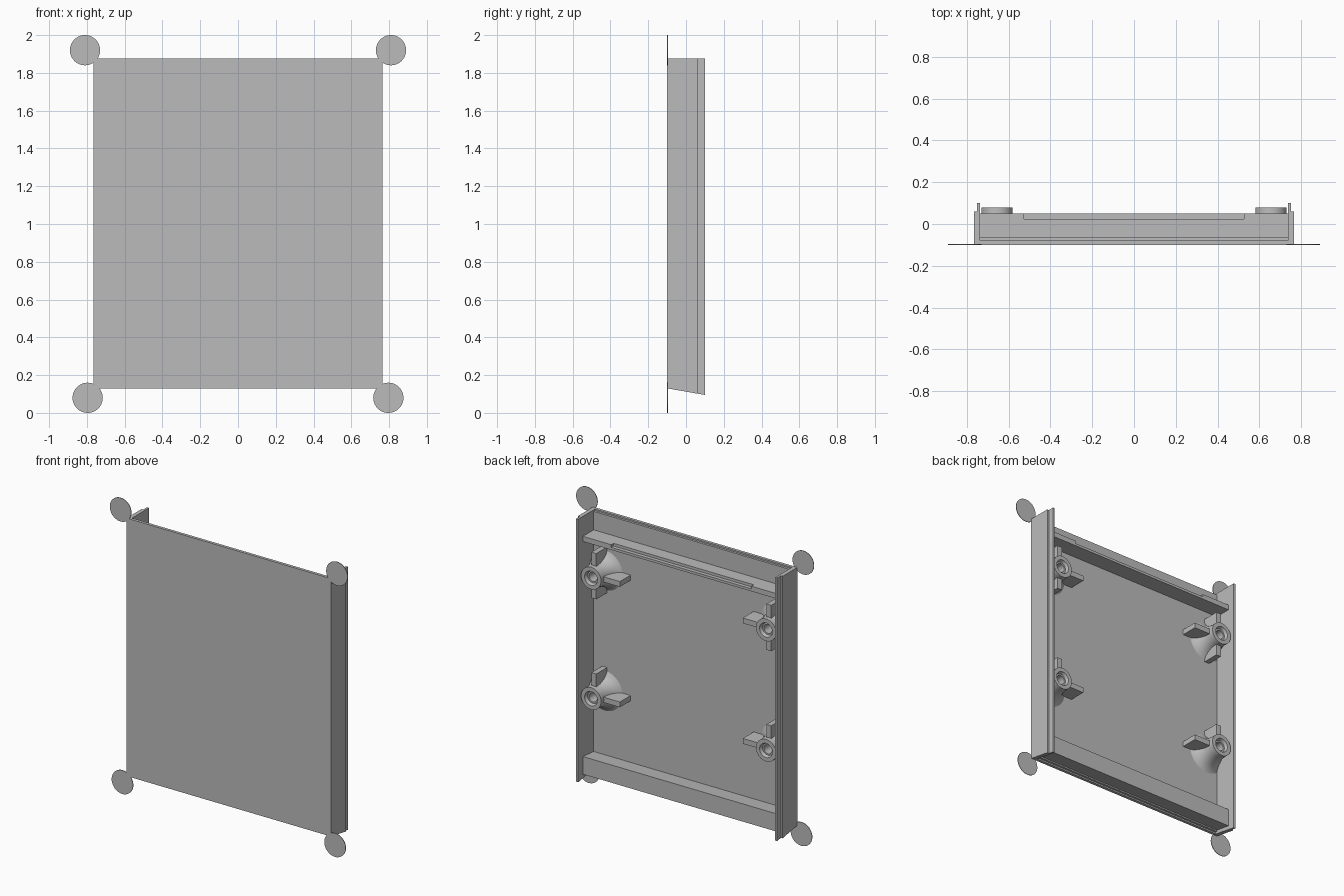
import bpy, bmesh, math

old = bpy.data.objects.get("Cube")
if old:
    bpy.data.objects.remove(old, do_unlink=True)

grey = bpy.data.materials.new("plain grey")
grey.use_nodes = True
colour = (0.5, 0.5, 0.5, 1)
grey.diffuse_color = colour
grey.node_tree.nodes["Principled BSDF"].inputs["Base Color"].default_value = colour

TOP = 1.875       # upper edge of the cover
INNER = 0.737     # inner face of the side walls


def finish(name, bm):
    bmesh.ops.recalc_face_normals(bm, faces=bm.faces)
    mesh = bpy.data.meshes.new(name)
    bm.to_mesh(mesh)
    bm.free()
    mesh.materials.append(grey)
    obj = bpy.data.objects.new(name, mesh)
    bpy.context.collection.objects.link(obj)
    return obj


def extrude_x(name, profile, x0, x1):
    """Sweep a closed (y, z) profile along x."""
    bm = bmesh.new()
    face = bm.faces.new([bm.verts.new((x0, y, z)) for y, z in profile])
    out = bmesh.ops.extrude_face_region(bm, geom=[face])
    for v in out["geom"]:
        if isinstance(v, bmesh.types.BMVert):
            v.co.x = x1
    return finish(name, bm)


def box(name, x0, x1, y0, y1, z0, z1):
    return extrude_x(name, [(y0, z0), (y1, z0), (y1, z1), (y0, z1)], x0, x1)


# Front panel with a stepped rear layer
box("front_panel", -0.75, 0.75, -0.1, -0.08, 0.13, TOP)
box("panel_backing", -INNER, INNER, -0.08, -0.065, 0.14, TOP - 0.01)

# Upper ledge: its middle is notched along the rear edge
box("upper_ledge", -INNER, INNER, -0.07, 0.025, 1.705, 1.74)
box("upper_ledge_lip", -0.525, 0.525, 0.025, 0.05, 1.705, 1.722)

# Lower ledge with a slanted underside
extrude_x("lower_ledge", [(-0.07, 0.15), (0.05, 0.13), (0.05, 0.25), (-0.07, 0.24)],
          -INNER, INNER)


def wall(name, xa, xb, depth):
    """Side wall whose lower edge slants down towards the rear."""
    low = 0.13 - 0.175 * (depth + 0.1)
    extrude_x(name, [(-0.1, 0.13), (depth, low), (depth, TOP), (-0.1, TOP)], xa, xb)


def boss(name, cx, cz):
    """Flared screw post turned about the y axis."""
    profile = [(0.14, -0.067), (0.115, -0.055), (0.095, -0.03), (0.08, 0.005),
               (0.075, 0.045), (0.075, 0.08), (0.048, 0.08), (0.04, 0.06),
               (0.03, 0.06), (0.03, -0.05)]
    bm = bmesh.new()
    n = 32
    rings = []
    for r, y in profile:
        ring = []
        for i in range(n):
            a = math.tau * i / n
            x = cx + r * math.cos(a)
            x = max(-0.745, min(0.745, x))   # keep the flare inside the wall
            ring.append(bm.verts.new((x, y, cz + r * math.sin(a))))
        rings.append(ring)
    for a, b in zip(rings, rings[1:]):
        for i in range(n):
            j = (i + 1) % n
            bm.faces.new((a[i], a[j], b[j], b[i]))
    bm.faces.new(rings[-1])
    obj = finish(name, bm)
    bpy.ops.object.select_all(action='DESELECT')
    obj.select_set(True)
    bpy.context.view_layer.objects.active = obj
    bpy.ops.object.shade_smooth_by_angle(angle=math.radians(35))


def disc(name, cx, cz):
    """Thin round corner tab."""
    bm = bmesh.new()
    face = bm.faces.new([bm.verts.new((cx + 0.08 * math.cos(math.tau * i / 40), -0.1,
                                       cz + 0.08 * math.sin(math.tau * i / 40)))
                         for i in range(40)])
    out = bmesh.ops.extrude_face_region(bm, geom=[face])
    bmesh.ops.translate(bm, vec=(0, 0.004, 0),
                        verts=[v for v in out["geom"] if isinstance(v, bmesh.types.BMVert)])
    finish(name, bm)


for side, s in (("left", 1), ("right", -1)):
    wall(side + "_outer_wall", s * 0.75, s * 0.765, 0.06)
    wall(side + "_inner_wall", s * INNER, s * 0.752, 0.1)
    box(side + "_ledge_end", s * 0.525, s * INNER, 0.025, 0.05, 1.705, 1.74)
    disc(side + "_top_tab", s * 0.81, 1.92)
    disc(side + "_bottom_tab", s * 0.796, 0.08)

    # Screw posts with stiffening fins
    for level, z, drop in (("upper", 1.49, 0.15), ("lower", 0.675, 0)):
        label = side + "_" + level
        cx = s * 0.655
        boss(label + "_post", cx, z)
        box(label + "_inward_fin", s * 0.46, s * 0.595, -0.07, 0.05, z - 0.018, z + 0.018)
        box(label + "_top_fin", cx - 0.018, cx + 0.018, -0.07, 0.05, z + 0.06, z + 0.16)
        if drop:
            box(label + "_bottom_fin", cx - 0.018, cx + 0.018, -0.07, 0.05, z - drop, z - 0.06)
